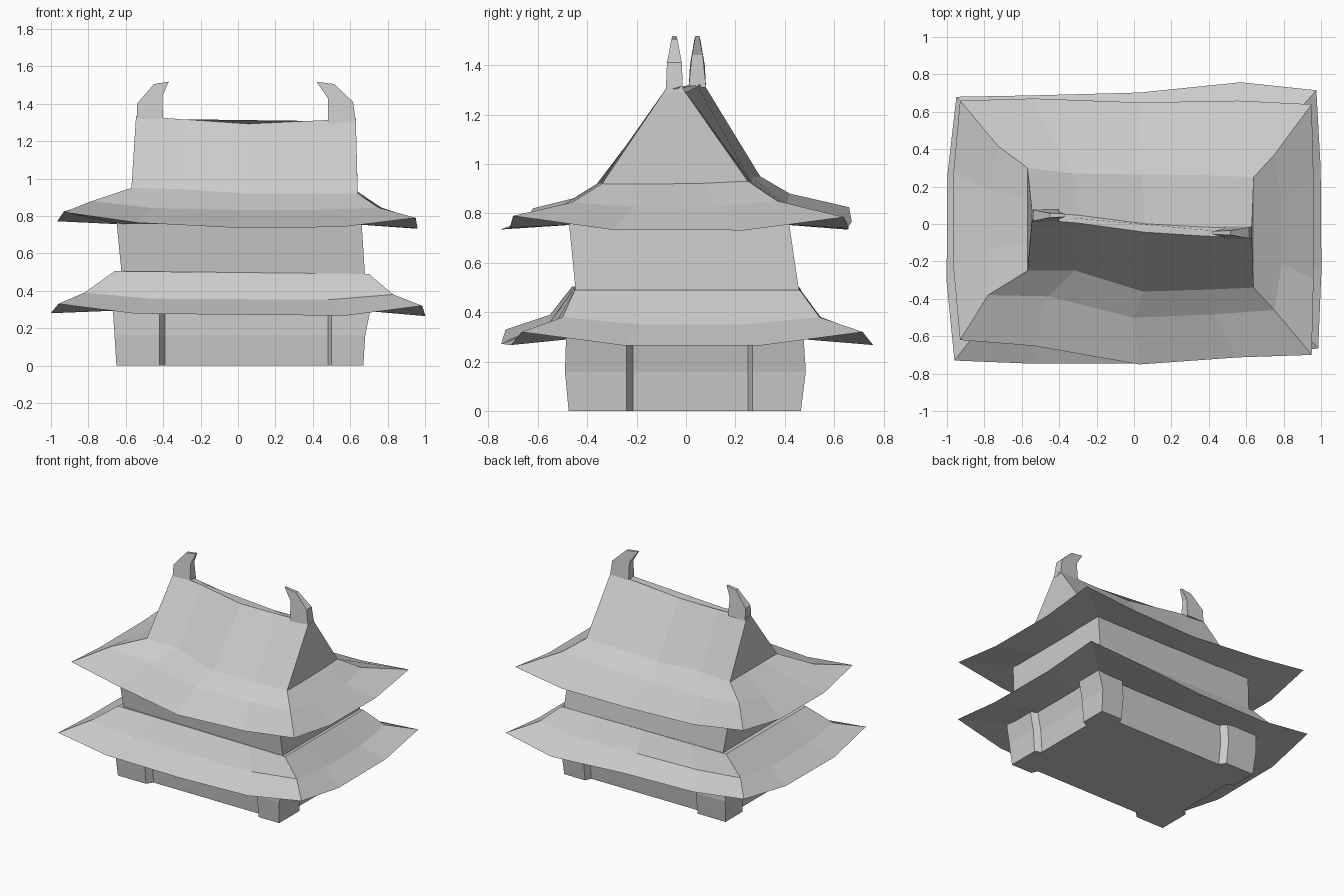
import bpy, bmesh
from mathutils import Vector

if "Cube" in bpy.data.objects:
    bpy.data.objects.remove(bpy.data.objects["Cube"])


def loft(name, rings):
    """Closed skin through rings that share a vertex count."""
    bm = bmesh.new()
    vs = [[bm.verts.new(p) for p in r] for r in rings]
    n = len(rings[0])
    for a, b in zip(vs, vs[1:]):
        for i in range(n):
            j = (i + 1) % n
            bm.faces.new((a[i], a[j], b[j], b[i]))
    bm.faces.new(vs[0][::-1])
    bm.faces.new(vs[-1])
    bmesh.ops.recalc_face_normals(bm, faces=bm.faces[:])
    me = bpy.data.meshes.new(name)
    bm.to_mesh(me)
    bm.free()
    ob = bpy.data.objects.new(name, me)
    bpy.context.collection.objects.link(ob)
    return ob


def ring(fl, fr, br, bl, front=(0, 0, 0), back=(0, 0, 0), left=0, right=0,
         drop=(0, 0, 0)):
    """Four corners plus bulged, sagging points: 3 on front/back, 2 on sides."""
    pts = []
    d1, d2, d3 = drop
    edges = [(fl, fr, (0, -1), front, (d1, d2, d3)),
             (fr, br, (1, 0), (right, right), (d3, d3)),
             (br, bl, (0, 1), back[::-1], (d3, d2, d1)),
             (bl, fl, (-1, 0), (left, left), (d1, d1))]
    for a, b, (ox, oy), bulge, sag in edges:
        a, b = Vector(a), Vector(b)
        pts.append(a)
        stops = (0.21, 0.51, 0.79) if len(bulge) == 3 else (0.3, 0.7)
        if ox < 0 or oy > 0:
            stops = tuple(1 - t for t in reversed(stops))
        for t, k, s in zip(stops, bulge, sag):
            pts.append(a.lerp(b, t) + Vector((ox * k, oy * k, -s)))
    return pts


def rect(x0, x1, y0, y1, z):
    return [(x0, y0, z), (x1, y0, z), (x1, y1, z), (x0, y1, z)]


def plan(x0, x1, y0, y1, z, d=0.045):
    """Ground floor outline: corner pillars with recessed walls between."""
    p = [(x0, y0), (-.42, y0), (-.39, y0 + d), (.48, y0 + d), (.50, y0),
         (x1, y0), (x1, -.24), (x1 - d, -.215), (x1 - d, .25), (x1, .27),
         (x1, y1), (.50, y1), (.48, y1 - d), (-.39, y1 - d), (-.42, y1),
         (x0, y1), (x0, .27), (x0 + d, .25), (x0 + d, -.215), (x0, -.24)]
    return [(x, y, z) for x, y in p]


# Ground floor with pillars
loft("lower_walls", [plan(-.65, .67, -.475, .465, 0),
                     plan(-.66, .68, -.49, .485, .16),
                     plan(-.67, .71, -.485, .475, .31)])

# Lower skirt roof: underside, eave, middle, top
loft("lower_roof", [
    ring(*rect(-.62, .65, -.43, .42, .295)),
    ring((-.96, -.73, .33), (.985, -.665, .32), (.975, .715, .32), (-.95, .68, .33),
         (.03, .05, .03), (0, .005, .05), .045, .02, (.05, .053, .055)),
    ring((-.82, -.55, .39), (.83, -.50, .38), (.82, .54, .38), (-.81, .52, .39),
         (.01, .03, .02), (0, .01, .03), .02, .02, (.03, .03, .03)),
    ring((-.66, -.46, .505), (.70, -.45, .49), (.70, .46, .49), (-.65, .46, .50))])

# Upper floor
loft("upper_walls", [rect(-.62, .68, -.445, .46, .47),
                     rect(-.65, .66, -.475, .415, .775)])

# Upper roof: underside, eave, middle, gable base, ridge
loft("upper_roof", [
    ring(*rect(-.62, .63, -.44, .39, .755)),
    ring((-.93, -.62, .82), (.95, -.70, .79), (.95, .64, .785), (-.93, .66, .825),
         (.015, .09, .03), (.015, 0, .015), .035, .01, (.05, .07, .055)),
    ring((-.78, -.38, .88), (.75, -.46, .845), (.75, .37, .85), (-.73, .42, .88),
         (-.01, .08, .04), (0, 0, .01), .02, .04, (.03, .03, .02)),
    ring((-.57, -.25, .95), (.64, -.34, .92), (.64, .25, .93), (-.57, .30, .95),
         (-.02, .065, .03), (-.02, -.01, 0), drop=(0, .015, .005)),
    ring((-.545, .025, 1.335), (.63, -.07, 1.32), (.63, -.02, 1.315),
         (-.545, .065, 1.335),
         (0, .02, .015), (0, -.02, -.015), drop=(.015, .035, .015))])

# Ridge horns, curling inward; half width per profile point
HALF = (.035, .035, .03, .012, .008, .022)


def horn(name, profile, y):
    loft(name, [[(x, y + s * h, z) for (x, z), h in zip(profile, HALF)]
                for s in (-1, 1)])


horn("ridge_horn_left", [(-.40, 1.31), (-.54, 1.31), (-.54, 1.40),
                         (-.45, 1.505), (-.37, 1.518), (-.405, 1.44)], .046)
horn("ridge_horn_right", [(.48, 1.29), (.632, 1.29), (.615, 1.41),
                          (.515, 1.505), (.42, 1.518), (.48, 1.43)], -.047)
